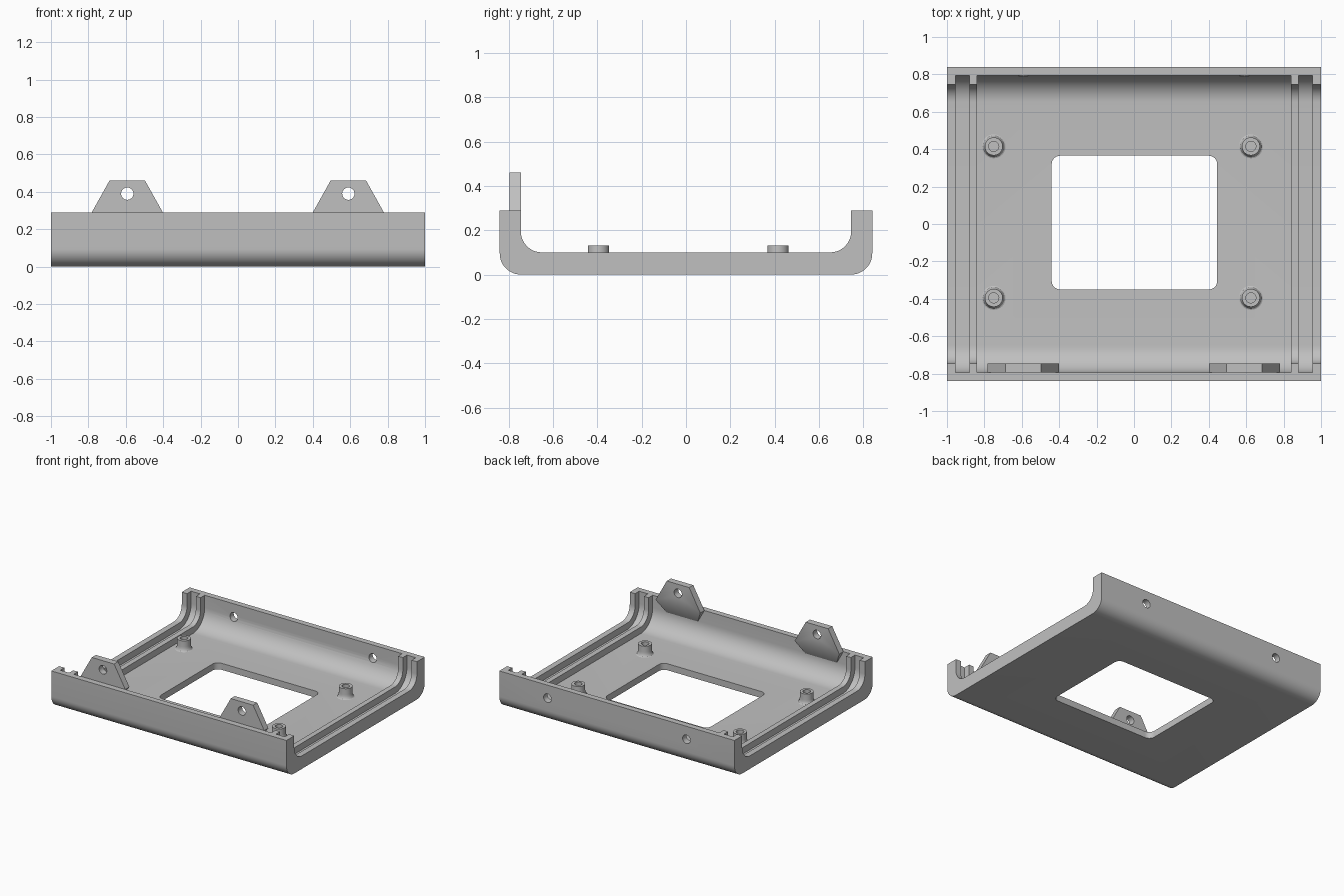
import bpy, bmesh
from math import sin, cos, pi, radians
from mathutils import Vector

if "Cube" in bpy.data.objects:
    bpy.data.objects.remove(bpy.data.objects["Cube"], do_unlink=True)

grey = bpy.data.materials.new("light grey plastic")
grey.use_nodes = True
grey.diffuse_color = (0.53, 0.53, 0.53, 1)
grey.node_tree.nodes["Principled BSDF"].inputs["Base Color"].default_value = (0.53, 0.53, 0.53, 1)

HALF_Y, RIM = 0.84, 0.29
THIN_Y, THIN_FLOOR = 0.795, 0.05
THICK_Y, THICK_FLOOR = 0.745, 0.1


def finish(name, bm):
    bmesh.ops.recalc_face_normals(bm, faces=bm.faces[:])
    mesh = bpy.data.meshes.new(name)
    bm.to_mesh(mesh)
    bm.free()
    mesh.materials.append(grey)
    obj = bpy.data.objects.new(name, mesh)
    bpy.context.collection.objects.link(obj)
    return obj


def prism(name, outline, axis, lo, hi):
    """Extrude a 2D outline along one axis."""
    bm = bmesh.new()
    spots = []
    for a, b in outline:
        p = [a, b]
        p.insert(axis, lo)
        spots.append(bm.verts.new(p))
    face = bm.faces.new(spots)
    new = bmesh.ops.extrude_face_region(bm, geom=[face])["geom"]
    shift = Vector((0, 0, 0))
    shift[axis] = hi - lo
    bmesh.ops.translate(bm, vec=shift, verts=[v for v in new if isinstance(v, bmesh.types.BMVert)])
    return finish(name, bm)


def arc(cx, cy, r, start, end, steps=12):
    angles = [start + (end - start) * i / steps for i in range(steps + 1)]
    return [(cx + r * cos(radians(a)), cy + r * sin(radians(a))) for a in angles]


def trough(half, floor, top, r):
    """Cross-section with two rounded lower corners."""
    return ([(-half, top)] + arc(r - half, floor + r, r, 180, 270)
            + arc(half - r, floor + r, r, 270, 360) + [(half, top)])


def cut(obj, cutter):
    cutter.hide_render = True
    mod = obj.modifiers.new("cut", "BOOLEAN")
    mod.operation, mod.solver, mod.object = "DIFFERENCE", "EXACT", cutter
    select(obj)
    bpy.ops.object.modifier_apply(modifier=mod.name)
    bpy.data.objects.remove(cutter, do_unlink=True)


def select(obj):
    bpy.ops.object.select_all(action="DESELECT")
    obj.select_set(True)
    bpy.context.view_layer.objects.active = obj


def smooth(obj):
    select(obj)
    bpy.ops.object.shade_smooth_by_angle(angle=radians(30))


# Tray: rounded block, hollowed to the rib depth, then to the wall depth between ribs
tray = prism("tray", trough(HALF_Y, 0, RIM, 0.095), 0, -1, 1)
cut(tray, prism("rib_cutter", trough(THICK_Y, THICK_FLOOR, 0.5, 0.095), 0, -1.1, 1.1))
for lo, hi in ((-0.955, -0.88), (-0.84, 0.84), (0.88, 0.955)):
    cut(tray, prism("pocket_cutter", trough(THIN_Y, THIN_FLOOR, 0.5, 0.145), 0, lo, hi))

# Rounded window in the floor
L, R, F, B, r = -0.44, 0.445, -0.35, 0.365, 0.045
window = (arc(R - r, B - r, r, 0, 90, 8) + arc(L + r, B - r, r, 90, 180, 8)
          + arc(L + r, F + r, r, 180, 270, 8) + arc(R - r, F + r, r, 270, 360, 8))
cut(tray, prism("window_cutter", window, 2, -0.1, 0.2))


def round_hole(x, z, y0, y1):
    return prism("hole_cutter", arc(x, z, 0.033, 0, 345, 23), 1, y0, y1)


# Screw holes in the back wall and matching tabs on the front wall
for side, x in (("right", -0.592), ("left", 0.59)):
    cut(tray, round_hole(x, RIM - 0.1, 0.7, 0.9))

    bm = bmesh.new()
    rows = ((-THICK_Y, 0.46, 0.095), (-THICK_Y, RIM, 0.19),
            (-THIN_Y, 0.46, 0.095), (-THIN_Y, RIM, 0.19), (-THIN_Y, 0.19, 0.134))
    for y, z, half in rows:
        for s in (-1, 1):
            bm.verts.new((x + s * half, y, z))
    bmesh.ops.convex_hull(bm, input=bm.verts[:])
    bmesh.ops.dissolve_limit(bm, angle_limit=0.01, verts=bm.verts[:], edges=bm.edges[:])
    tab = finish(side + "_tab", bm)
    cut(tab, round_hole(x, RIM + 0.1, -0.9, -0.7))
    smooth(tab)
smooth(tray)


# Standoffs: flared foot, straight collar, blind screw hole
def standoff(name, x, y):
    flare = [(0.064 - 0.016 * sin(t * pi / 8), THIN_FLOOR + 0.035 * (1 - cos(t * pi / 8)))
             for t in range(5)]
    profile = [(0.064, 0.04)] + flare + [(0.048, 0.13), (0.027, 0.13), (0.027, 0.06), (0, 0.06)]
    bm = bmesh.new()
    verts = [bm.verts.new((rad, 0, z)) for rad, z in profile]
    edges = [bm.edges.new(pair) for pair in zip(verts, verts[1:])]
    bmesh.ops.spin(bm, geom=verts + edges, cent=(0, 0, 0), axis=(0, 0, 1),
                   angle=2 * pi, steps=32)
    bmesh.ops.remove_doubles(bm, verts=bm.verts[:], dist=0.0001)
    bmesh.ops.holes_fill(bm, edges=bm.edges[:], sides=0)
    obj = finish(name, bm)
    obj.location = (x, y, 0)
    smooth(obj)


for side, x in (("right", -0.75), ("left", 0.625)):
    for end, y in (("front", -0.395), ("back", 0.415)):
        standoff(f"{end}_{side}_standoff", x, y)
